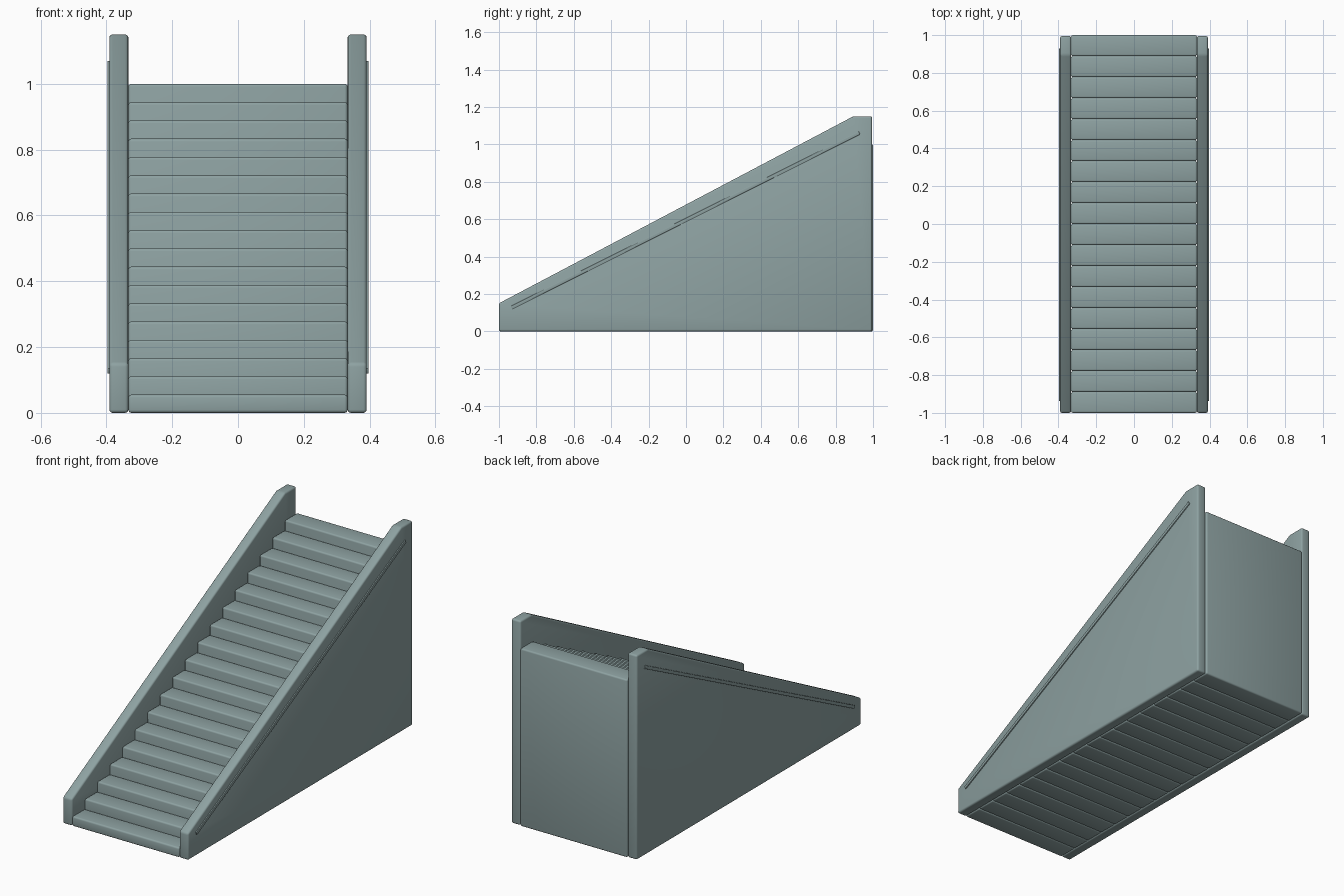
import bpy, bmesh, math
from mathutils import Matrix

cube = bpy.data.objects.get("Cube")
if cube:
    bpy.data.objects.remove(cube, do_unlink=True)

STEPS = 18
HALF_WIDTH = 0.333
DEPTH = 2 / STEPS
RISE = 1 / STEPS

paint = bpy.data.materials.new("grey_teal_paint")
paint.use_nodes = True
colour = (0.27, 0.36, 0.36, 1)
paint.diffuse_color = colour
paint.node_tree.nodes["Principled BSDF"].inputs["Base Color"].default_value = colour


def finish(bm, name, bevel):
    """Turn a bmesh into a painted object with rounded edges."""
    bmesh.ops.recalc_face_normals(bm, faces=bm.faces)
    if bevel:
        bmesh.ops.bevel(bm, geom=list(bm.edges), offset=bevel, segments=3,
                        profile=0.5, affect='EDGES', clamp_overlap=True)
    mesh = bpy.data.meshes.new(name)
    bm.to_mesh(mesh)
    bm.free()
    mesh.materials.append(paint)
    obj = bpy.data.objects.new(name, mesh)
    bpy.context.collection.objects.link(obj)
    bpy.ops.object.select_all(action='DESELECT')
    obj.select_set(True)
    bpy.context.view_layer.objects.active = obj
    bpy.ops.object.shade_smooth_by_angle(angle=math.radians(35))
    return obj


def box(name, size, centre, bevel, tilt=0):
    bm = bmesh.new()
    bmesh.ops.create_cube(bm, size=1)
    bm.transform(Matrix.Translation(centre) @ Matrix.Rotation(tilt, 4, 'X')
                 @ Matrix.Diagonal((*size, 1)))
    return finish(bm, name, bevel)


# Full-height step blocks, each one rise taller than the last
for i in range(STEPS):
    height = (i + 1) * RISE
    box(f"step_{i + 1}", (2 * HALF_WIDTH, DEPTH, height),
        (0, -1 + (i + 0.5) * DEPTH, height / 2), 0.009)

# Sloping side walls and the thin trim strips on their outer faces
wall_profile = [(-1, 0), (-1, 0.15), (0.895, 1.15), (0.995, 1.15), (0.995, 0)]
strip_length = math.hypot(1.86, 0.935)
strip_tilt = math.atan2(0.935, 1.86)
for side, sign in (("left", 1), ("right", -1)):
    bm = bmesh.new()
    verts = [bm.verts.new((sign * HALF_WIDTH, y, z)) for y, z in wall_profile]
    face = bm.faces.new(verts)
    outer = bmesh.ops.extrude_face_region(bm, geom=[face])["geom"]
    bmesh.ops.translate(bm, vec=(sign * 0.058, 0, 0),
                        verts=[v for v in outer if isinstance(v, bmesh.types.BMVert)])
    finish(bm, f"{side}_wall", 0.01)
    box(f"{side}_trim_strip", (0.016, strip_length, 0.018),
        (sign * 0.389, -0.003, 0.594), 0.002, strip_tilt)
